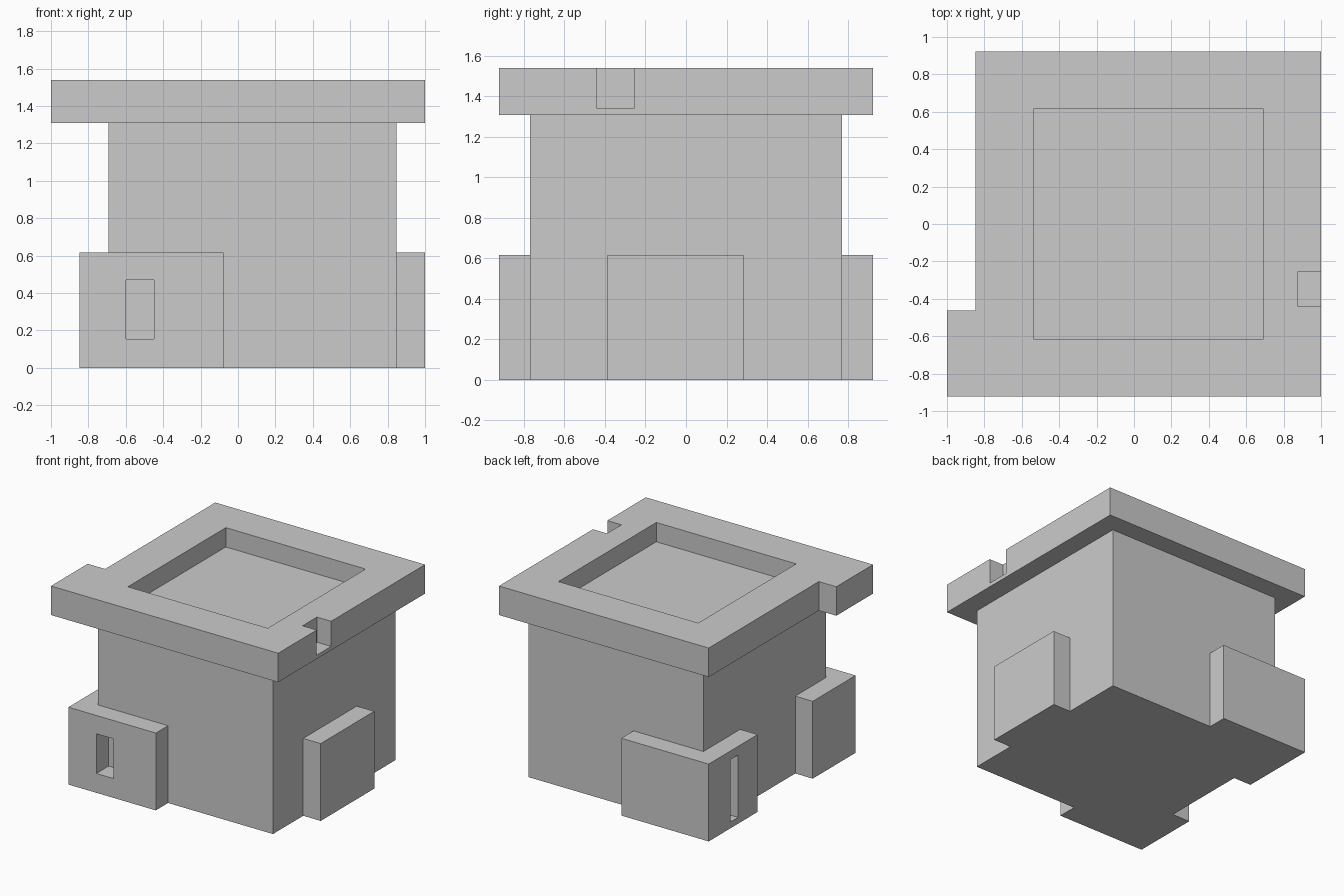
import bpy, bmesh

if "Cube" in bpy.data.objects:
    bpy.data.objects.remove(bpy.data.objects["Cube"])

U = 1 / 13  # modelling grid: 26 units across the longest side


def prism(name, outline, z0, z1):
    """Extrude a counter-clockwise plan outline (grid units) from z0 to z1."""
    bm = bmesh.new()
    base = bm.faces.new([bm.verts.new((x * U, y * U, z0 * U)) for x, y in outline])
    top = bmesh.ops.extrude_face_region(bm, geom=[base])["geom"]
    verts = [v for v in top if isinstance(v, bmesh.types.BMVert)]
    bmesh.ops.translate(bm, verts=verts, vec=(0, 0, (z1 - z0) * U))
    bmesh.ops.recalc_face_normals(bm, faces=bm.faces)
    mesh = bpy.data.meshes.new(name)
    bm.to_mesh(mesh)
    bm.free()
    obj = bpy.data.objects.new(name, mesh)
    bpy.context.collection.objects.link(obj)
    return obj


def box(name, x0, x1, y0, y1, z0, z1):
    return prism(name, [(x0, y0), (x1, y0), (x1, y1), (x0, y1)], z0, z1)


def cut(target, *bounds):
    """Subtract a box from the target, then discard the cutter."""
    cutter = box("cutter", *bounds)
    cutter.hide_render = True
    mod = target.modifiers.new("cut", 'BOOLEAN')
    mod.operation, mod.solver, mod.object = 'DIFFERENCE', 'EXACT', cutter
    bpy.context.view_layer.objects.active = target
    bpy.ops.object.modifier_apply(modifier=mod.name)
    bpy.data.objects.remove(cutter)


# main tower body
box("tower_body", -9, 11, -10, 10, 0, 17)

# overhanging roof slab with corner tab, sunken roof floor and edge notch
slab = prism("roof_slab", [(-13, -12), (13, -12), (13, 12), (-11, 12),
                           (-11, -6), (-13, -6)], 17, 20)
cut(slab, -7, 9, -8, 8, 18, 21)
cut(slab, 11.38, 14, -5.7, -3.35, 17.4, 21)

# corner buttress at the front left, with a window slot
front = prism("front_buttress", [(-11, -12), (-1, -12), (-1, -10), (-9, -10),
                                 (-9, -5), (-11, -5)], 0, 8)
cut(front, -7.8, -5.85, -13, -9.5, 2, 6.1)

# corner buttress at the back left, with a tall narrow slot
back = prism("back_buttress", [(-11, 12), (-11, 4), (-9, 4), (-9, 10),
                               (-1, 10), (-1, 12)], 0, 8)
cut(back, -12, -8.5, 7.2, 8.4, 0.65, 7.1)

# plain buttress on the right side
box("right_buttress", 11, 13, -5.05, 3.7, 0, 8)
